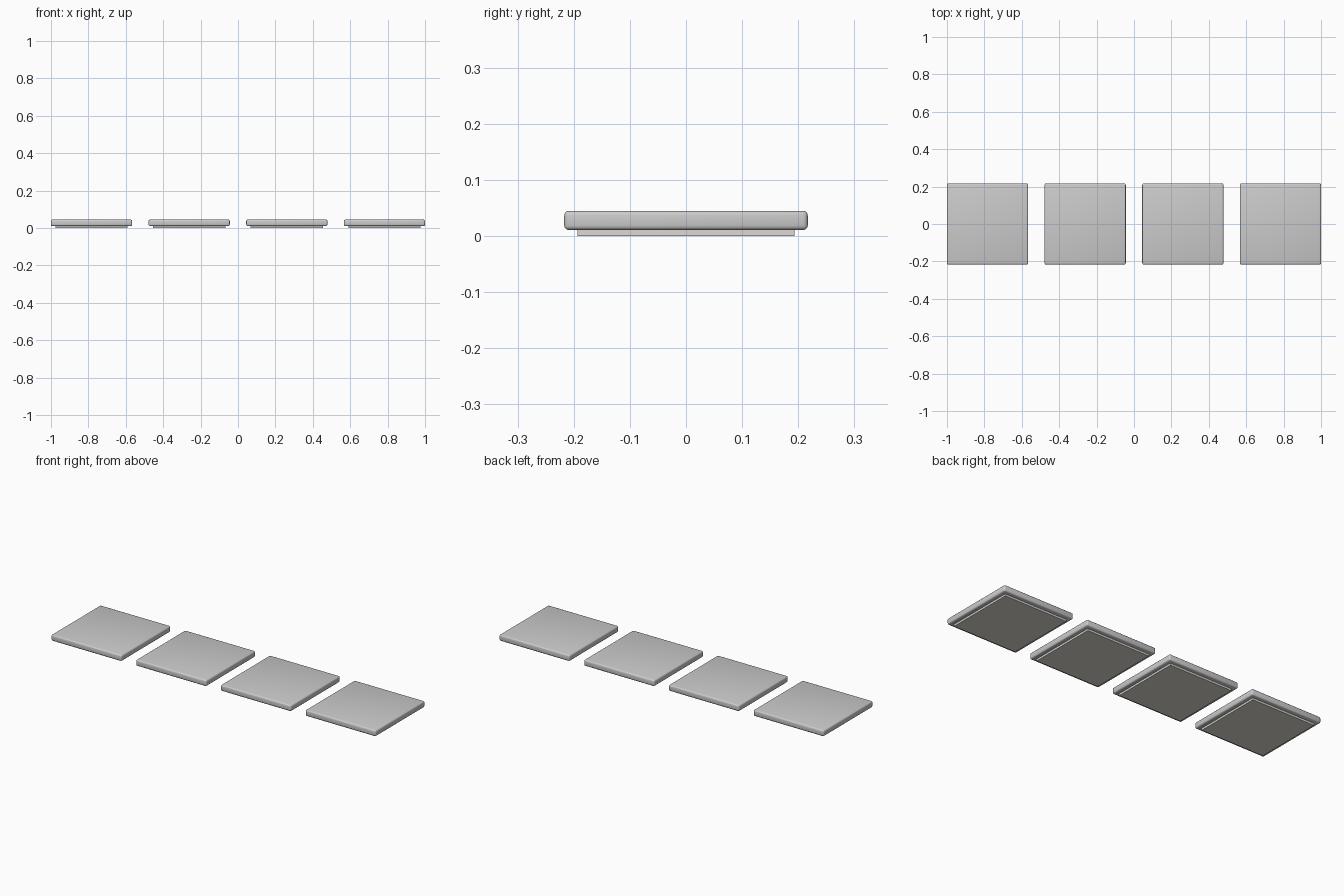
import bpy

if "Cube" in bpy.data.objects:
    bpy.data.objects.remove(bpy.data.objects["Cube"])

PITCH = 0.522


def box(name, x, size, z0, z1):
    bpy.ops.mesh.primitive_cube_add(size=1, location=(x, 0, (z0 + z1) / 2))
    ob = bpy.context.object
    ob.name = name
    ob.scale = (size, size, z1 - z0)
    bpy.ops.object.transform_apply(location=False, rotation=False, scale=True)
    return ob


pad_mat = bpy.data.materials.new("warm_grey")
pad_mat.diffuse_color = (0.72, 0.70, 0.64, 1)
pad_mat.use_nodes = True
pad_mat.node_tree.nodes["Principled BSDF"].inputs["Base Color"].default_value = pad_mat.diffuse_color

for i in range(4):
    x = (i - 1.5) * PITCH

    # Rounded tile
    tile = box(f"tile_{i + 1}", x, 0.434, 0.0107, 0.045)
    bevel = tile.modifiers.new("rounded_edges", 'BEVEL')
    bevel.width = 0.008
    bevel.segments = 3
    bpy.ops.object.modifier_apply(modifier=bevel.name)
    bpy.ops.object.shade_smooth_by_angle()

    # Thin inset pad underneath
    pad = box(f"base_pad_{i + 1}", x, 0.386, 0.0, 0.0117)
    pad.data.materials.append(pad_mat)
